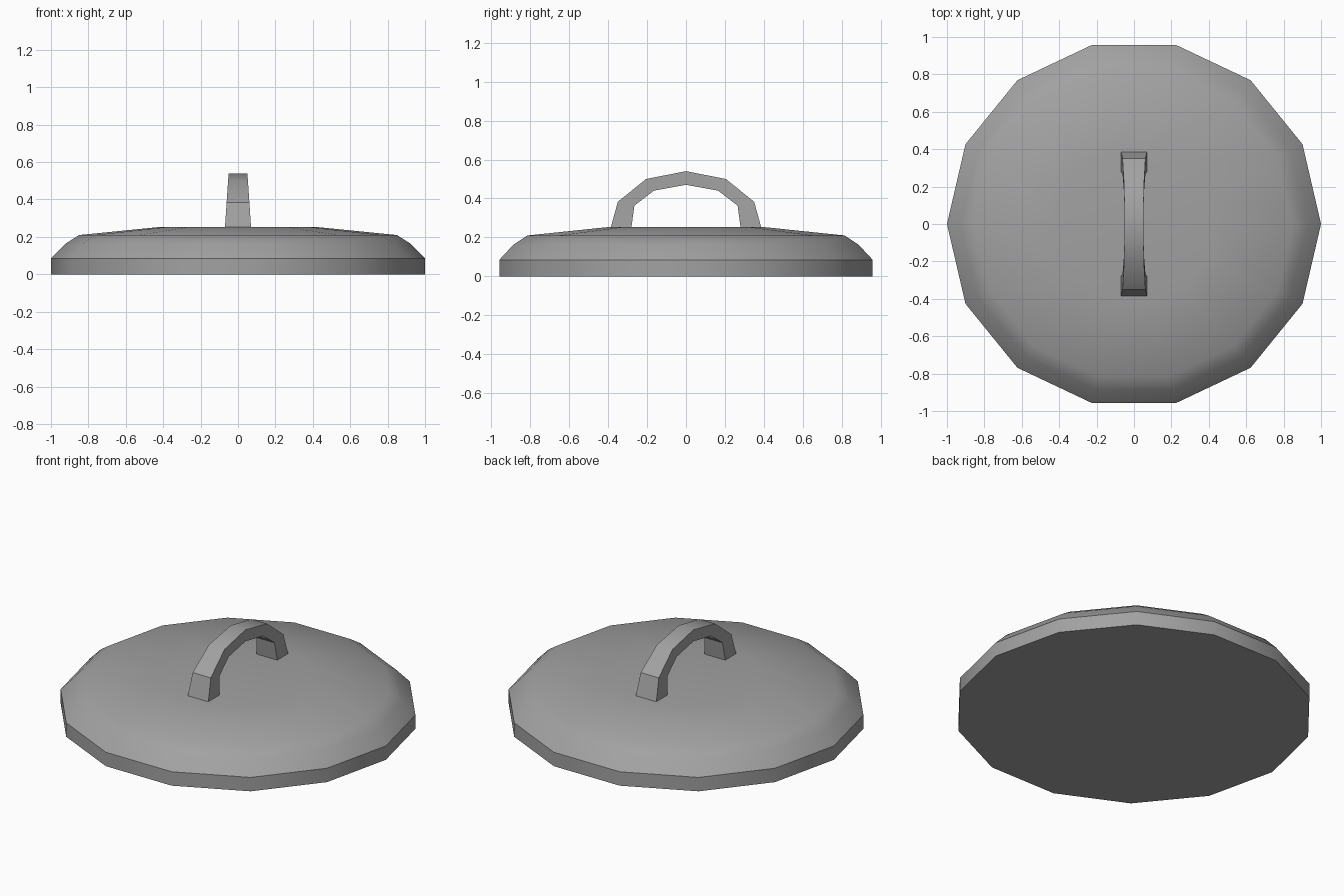
import bpy, bmesh, math

cube = bpy.data.objects.get("Cube")
if cube:
    bpy.data.objects.remove(cube, do_unlink=True)

grey = bpy.data.materials.new("grey metal")
grey.use_nodes = True
COLOUR = (0.36, 0.36, 0.36, 1)
grey.diffuse_color = COLOUR
grey.node_tree.nodes["Principled BSDF"].inputs["Base Color"].default_value = COLOUR


def finish(name, bm):
    bmesh.ops.recalc_face_normals(bm, faces=bm.faces)
    mesh = bpy.data.meshes.new(name)
    bm.to_mesh(mesh)
    bm.free()
    mesh.materials.append(grey)
    obj = bpy.data.objects.new(name, mesh)
    bpy.context.collection.objects.link(obj)
    bpy.ops.object.select_all(action="DESELECT")
    obj.select_set(True)
    bpy.context.view_layer.objects.active = obj
    bpy.ops.object.shade_smooth_by_angle(angle=math.radians(35))


def bridge(bm, a, b):
    for i in range(len(a)):
        j = (i + 1) % len(a)
        bm.faces.new((a[i], a[j], b[j], b[i]))


# Lid: stacked rings of a (radius, height) profile, with flat caps
SIDES, DEPTH = 14, 0.983
profile = [(1, 0), (1, 0.085), (0.925, 0.162), (0.85, 0.21), (0.42, 0.253)]
bm = bmesh.new()
rings = []
for r, z in profile:
    angles = [2 * math.pi * i / SIDES for i in range(SIDES)]
    rings.append([bm.verts.new((r * math.cos(a), r * DEPTH * math.sin(a), z)) for a in angles])
for lower, upper in zip(rings, rings[1:]):
    bridge(bm, lower, upper)
bm.faces.new(rings[0])
bm.faces.new(rings[-1])
finish("lid", bm)

# Handle: arch stations of (outer y, outer z, inner y, inner z, half width)
half = [(0.388, 0.245, 0.281, 0.245, 0.07), (0.35, 0.383, 0.265, 0.363, 0.061),
        (0.205, 0.5, 0.165, 0.44, 0.053)]
crown = [(0, 0.54, 0, 0.47, 0.05)]
mirrored = [(-oy, oz, -iy, iz, w) for oy, oz, iy, iz, w in reversed(half)]
bm = bmesh.new()
sections = []
for oy, oz, iy, iz, w in half + crown + mirrored:
    corners = [(-w, oy, oz), (w, oy, oz), (w, iy, iz), (-w, iy, iz)]
    sections.append([bm.verts.new(c) for c in corners])
for a, b in zip(sections, sections[1:]):
    bridge(bm, a, b)
bm.faces.new(sections[0])
bm.faces.new(sections[-1])
finish("handle", bm)
